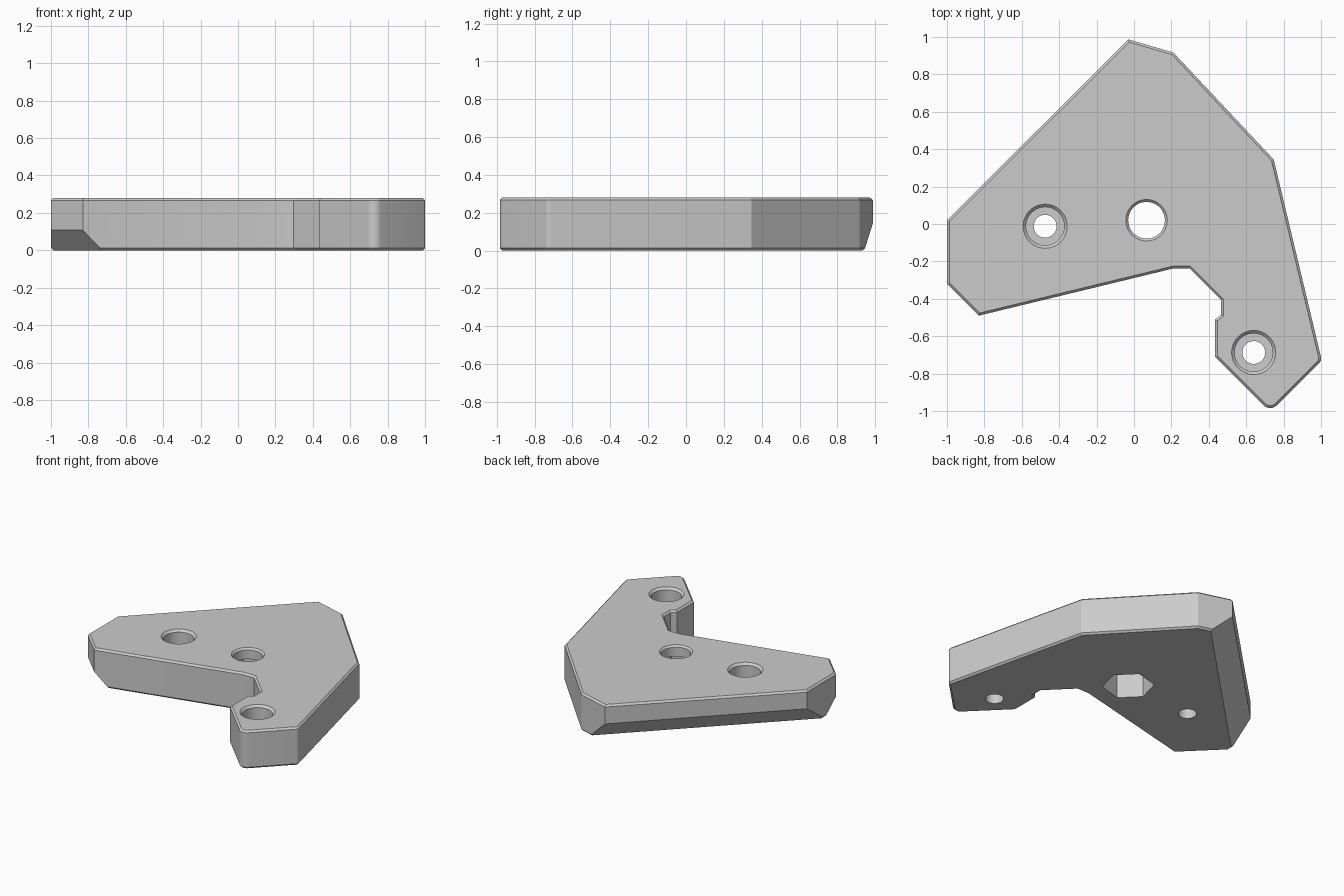
import bpy, bmesh, math
from mathutils import Vector

if "Cube" in bpy.data.objects:
    bpy.data.objects.remove(bpy.data.objects["Cube"], do_unlink=True)

HEIGHT, EDGE = 0.28, 0.013

grey = bpy.data.materials.new("plain grey")
grey.use_nodes = True
grey.diffuse_color = (0.6, 0.6, 0.6, 1)
grey.node_tree.nodes["Principled BSDF"].inputs["Base Color"].default_value = (0.6, 0.6, 0.6, 1)


def rounded(corners, steps=6):
    """Replace every corner that has a radius by an arc."""
    path = []
    for i, (x, y, r) in enumerate(corners):
        p = Vector((x, y))
        if not r:
            path.append(p)
            continue
        a = (Vector(corners[i - 1][:2]) - p).normalized()
        b = (Vector(corners[(i + 1) % len(corners)][:2]) - p).normalized()
        half = a.angle(b) / 2
        centre = p + (a + b).normalized() * r / math.sin(half)
        start, end = p + a * r / math.tan(half), p + b * r / math.tan(half)
        for s in range(steps + 1):
            ray = start.lerp(end, s / steps) - centre
            path.append(centre + ray.normalized() * r)
    return path


def inset(path, d):
    """Move a counter-clockwise outline inwards with mitred corners."""
    out = []
    for i, p in enumerate(path):
        u = (p - path[i - 1]).normalized()
        v = (path[(i + 1) % len(path)] - p).normalized()
        n, m = Vector((-u.y, u.x)), Vector((-v.y, v.x))
        out.append(p + (n + m) * d / (1 + n.dot(m)))
    return out


def loft(layers):
    """Closed solid through a stack of (outline, z) layers."""
    bm = bmesh.new()
    rings = [[bm.verts.new((p.x, p.y, z)) for p in path] for path, z in layers]
    for low, high in zip(rings, rings[1:]):
        for i in range(len(low)):
            bm.faces.new((low[i - 1], low[i], high[i], high[i - 1]))
    bm.faces.new(rings[0][::-1])
    bm.faces.new(rings[-1])
    bmesh.ops.recalc_face_normals(bm, faces=bm.faces)
    return bm


def add_object(name, bm):
    mesh = bpy.data.meshes.new(name)
    bm.to_mesh(mesh)
    bm.free()
    mesh.materials.append(grey)
    obj = bpy.data.objects.new(name, mesh)
    bpy.context.collection.objects.link(obj)
    return obj


def ring(x, y, r, sides=48, turn=0.0):
    return [Vector((x + r * math.cos(turn + math.tau * i / sides),
                    y + r * math.sin(turn + math.tau * i / sides))) for i in range(sides)]


# Plate outline, counter-clockwise: x, y, corner radius
outline = rounded([
    (-1, -0.32, 0), (-0.83, -0.49, 0), (0.21, -0.238, 0), (0.297, -0.238, 0),
    (0.466, -0.407, 0), (0.466, -0.485, 0), (0.433, -0.512, 0), (0.433, -0.71, 0),
    (0.728, -1.005, 0.05), (1.004, -0.729, 0.03), (0.747, 0.345, 0),
    (0.21, 0.917, 0), (-0.03, 0.987, 0), (-1, 0.02, 0)])
small = inset(outline, EDGE)
bm = loft([(small, 0), (outline, EDGE), (outline, HEIGHT - EDGE), (small, HEIGHT)])

# Broad bevels under the long back edge and the short front corner
for point, normal in [((-0.41, 0.41, 0), (-1, 1, -1.38)),
                      ((-0.595, -0.595, 0), (-1, -1, -1.2))]:
    cut = bmesh.ops.bisect_plane(bm, geom=bm.verts[:] + bm.edges[:] + bm.faces[:],
                                 plane_co=point, plane_no=normal, clear_outer=True)
    rim = [e for e in cut["geom_cut"] if isinstance(e, bmesh.types.BMEdge)]
    bmesh.ops.holes_fill(bm, edges=rim, sides=0)
bmesh.ops.recalc_face_normals(bm, faces=bm.faces)
plate = add_object("bracket_plate", bm)


def drill(bm):
    """Subtract a solid from the plate."""
    cutter = add_object("hole_cutter", bm)
    cutter.hide_render = True
    mod = plate.modifiers.new("hole", 'BOOLEAN')
    mod.operation, mod.solver, mod.object = 'DIFFERENCE', 'EXACT', cutter
    bpy.context.view_layer.objects.active = plate
    bpy.ops.object.modifier_apply(modifier=mod.name)
    bpy.data.objects.remove(cutter, do_unlink=True)


def hole(x, y, profile):
    drill(loft([(ring(x, y, r), z) for r, z in profile]))


# Counterbored screw holes
for x, y in [(-0.475, -0.012), (0.64, -0.687)]:
    hole(x, y, [(0.061, -0.1), (0.061, 0.11), (0.102, 0.1101),
                (0.102, HEIGHT - 0.016), (0.118, HEIGHT), (0.118, 0.4)])

# Centre hole with a hexagonal nut pocket below
cx, cy = 0.067, 0.02
hole(cx, cy, [(0.098, -0.1), (0.098, HEIGHT - EDGE), (0.111, HEIGHT), (0.111, 0.4)])
hexagon = ring(cx, cy, 0.174, 6, math.radians(135))
drill(loft([(hexagon, -0.1), (hexagon, 0.2)]))

# Smooth round walls, keep the edges crisp
bpy.ops.object.select_all(action='DESELECT')
plate.select_set(True)
bpy.context.view_layer.objects.active = plate
bpy.ops.object.shade_smooth_by_angle(angle=math.radians(20))
